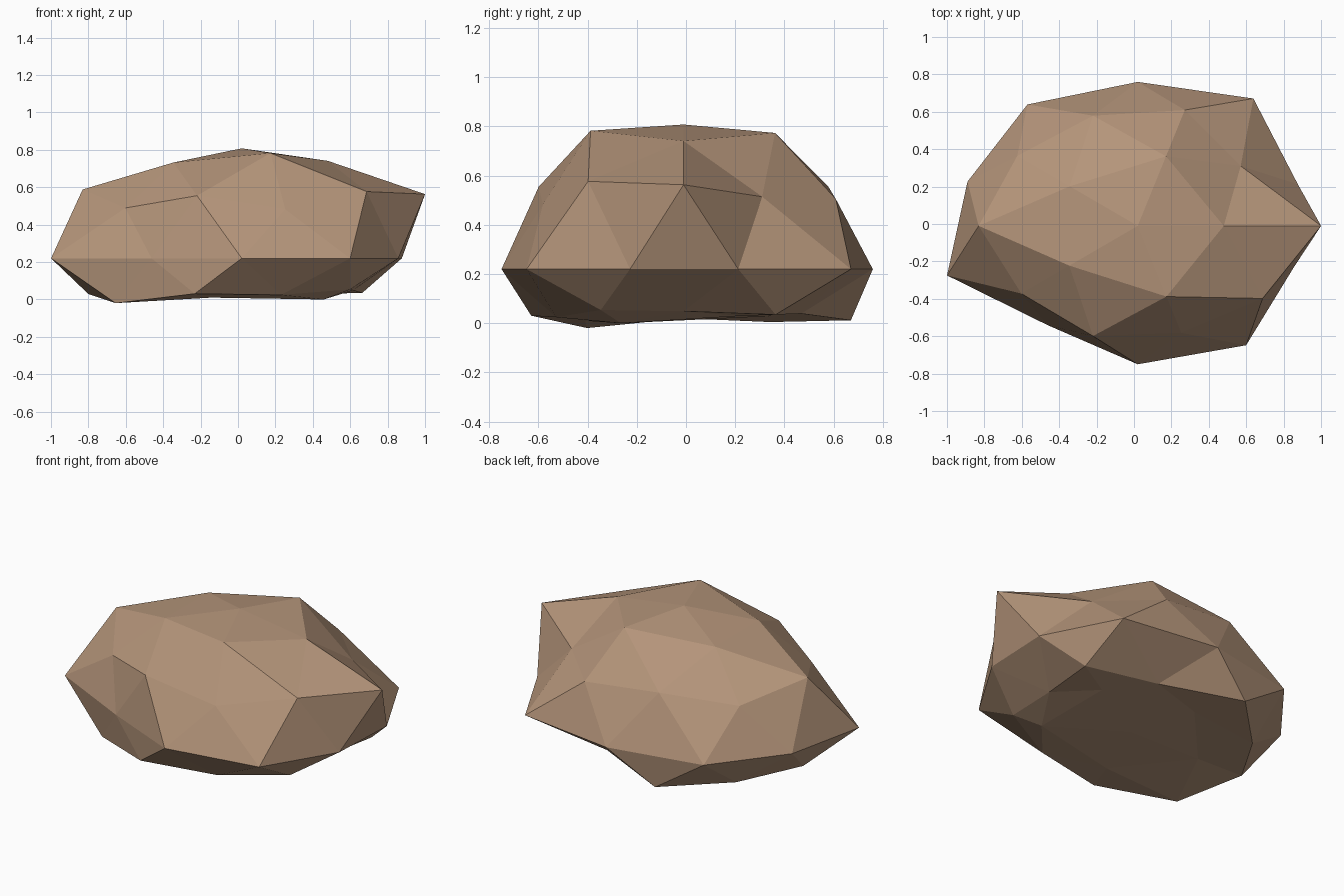
import bpy, bmesh, math

cube = bpy.data.objects.get("Cube")
if cube:
    bpy.data.objects.remove(cube)

# Stone colour
mat = bpy.data.materials.new("tan_stone")
mat.use_nodes = True
colour = (0.46, 0.30, 0.195, 1)
mat.diffuse_color = colour
bsdf = next(n for n in mat.node_tree.nodes if n.type == 'BSDF_PRINCIPLED')
bsdf.inputs["Base Color"].default_value = colour
bsdf.inputs["Roughness"].default_value = 0.9

# Radius of every bump, ring by ring: height on unit sphere -> (first angle, radii counterclockwise)
RINGS = {
    1.0: (0, [0.84]),
    0.85: (0, [0.875, 0.93, 0.855, 0.86, 0.945]),
    0.53: (36, [0.80, 0.91, 1.0, 0.91, 0.97]),
    0.45: (0, [1.096, 0.91, 0.89, 0.86, 0.84]),
    0.0: (18, [0.90, 1.052, 0.962, 1.003, 0.957, 1.072, 0.82, 0.925, 0.986, 0.88]),
    -0.45: (36, [0.89, 1.0, 0.917, 0.91, 0.80]),
    -0.53: (0, [0.70, 0.74, 0.88, 0.98, 0.80]),
    -0.85: (36, [0.95, 0.95, 0.95, 1.0, 1.03]),
    -1.0: (0, [1.0]),
}
# Heights of the worn underside, same order as its ring
UNDERSIDE = [0.03, 0.03, 0.02, 0.01, 0.0]
MIDDLE = 0.22


def shape(v):
    """Move one sphere vertex to its place on the squashed, uneven boulder."""
    x, y, z = v.co.normalized()
    level = round(z, 2)
    start, radii = RINGS[level]
    n = len(radii)
    angle = math.degrees(math.atan2(y, x))
    i = round((angle - start) * n / 360) % n
    r = radii[i]
    if level == -1:
        height = 0.012
    elif level == -0.85:
        height = UNDERSIDE[i]
    else:
        height = MIDDLE + z * r * (0.70 if z > 0 else 0.465)
    v.co = (0.02 + x * r, -0.01 + y * r * 0.80, height)


# Boulder
bm = bmesh.new()
bmesh.ops.create_icosphere(bm, subdivisions=2, radius=1)
for v in bm.verts:
    shape(v)
bmesh.ops.recalc_face_normals(bm, faces=bm.faces)
mesh = bpy.data.meshes.new("boulder")
bm.to_mesh(mesh)
bm.free()
mesh.materials.append(mat)
boulder = bpy.data.objects.new("boulder", mesh)
bpy.context.collection.objects.link(boulder)
